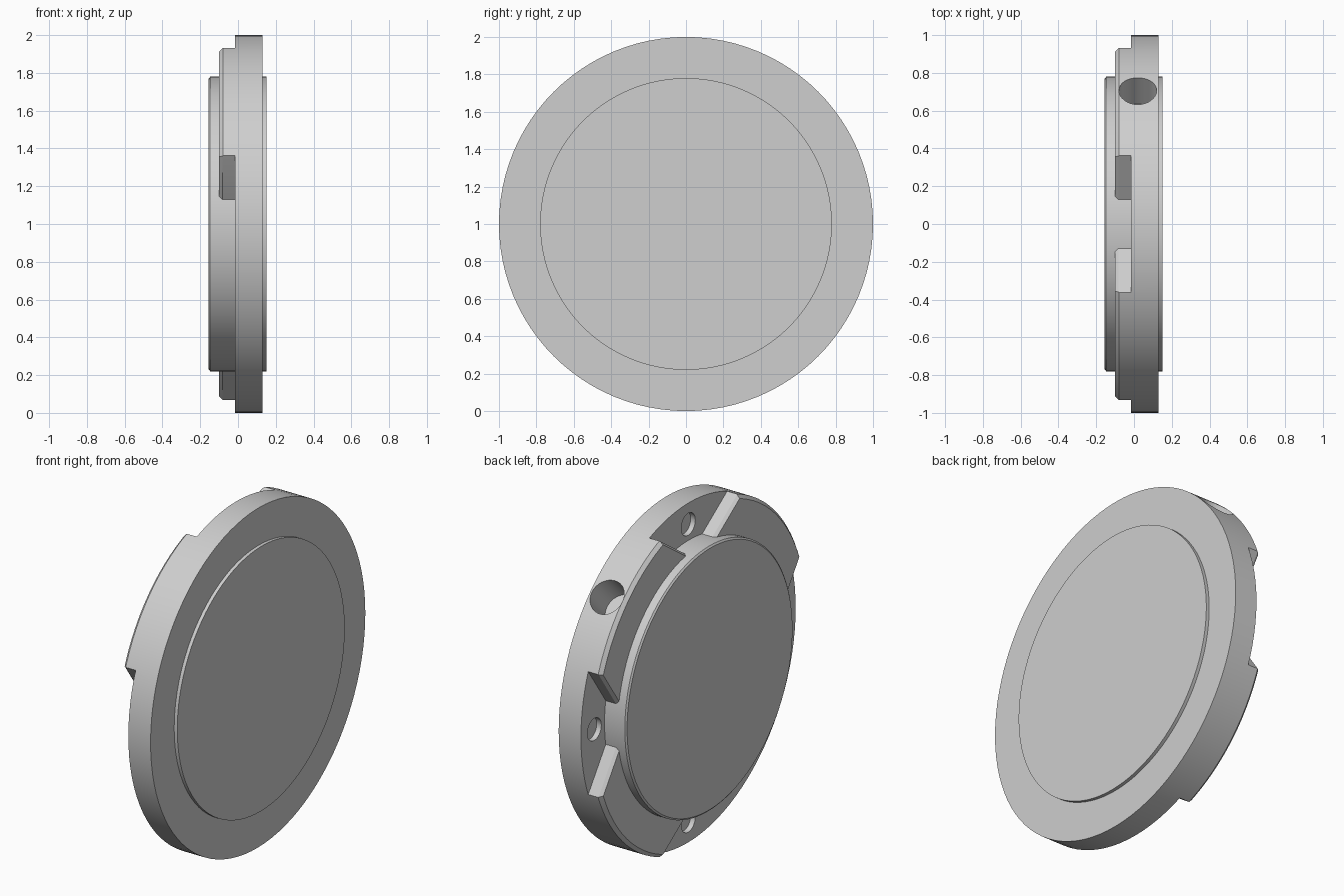
import bpy, bmesh, math
from mathutils import Matrix, Vector

if "Cube" in bpy.data.objects:
    bpy.data.objects.remove(bpy.data.objects["Cube"], do_unlink=True)

GREY = (0.62, 0.62, 0.62, 1)
grey = bpy.data.materials.new("light grey")
grey.use_nodes = True
grey.diffuse_color = GREY
grey.node_tree.nodes["Principled BSDF"].inputs["Base Color"].default_value = GREY

CENTRE = Vector((0, 0, 1))
FLOOR = -0.015      # pocket floor
PAD_TOP = -0.10     # top of the raised pads


def loft(name, sections):
    """Skin matching closed loops of points and cap both ends."""
    bm = bmesh.new()
    rings = [[bm.verts.new(Vector(p) + CENTRE) for p in s] for s in sections]
    n = len(rings[0])
    for a, b in zip(rings, rings[1:]):
        for i in range(n):
            j = (i + 1) % n
            bm.faces.new((a[i], a[j], b[j], b[i]))
    bm.faces.new(rings[0])
    bm.faces.new(rings[-1])
    bmesh.ops.recalc_face_normals(bm, faces=bm.faces)
    mesh = bpy.data.meshes.new(name)
    bm.to_mesh(mesh)
    bm.free()
    mesh.materials.append(grey)
    obj = bpy.data.objects.new(name, mesh)
    bpy.context.collection.objects.link(obj)
    return obj


def disc(name, profile, y=0, z=0, sides=96):
    """Turned part along x from (x, radius) pairs."""
    turn = [2 * math.pi * i / sides for i in range(sides)]
    return loft(name, [[(x, y + r * math.cos(t), z + r * math.sin(t)) for t in turn]
                       for x, r in profile])


def pocket(name, outline):
    """Cutter with a chamfered mouth; each outline point carries its spread direction."""
    layers = ((FLOOR, 0), (PAD_TOP + 0.018, 0), (PAD_TOP - 0.05, 0.08))
    return loft(name, [[(x, y + dy * d, z + dz * d) for y, z, dy, dz in outline]
                       for x, d in layers])


def activate(obj):
    bpy.ops.object.select_all(action="DESELECT")
    obj.select_set(True)
    bpy.context.view_layer.objects.active = obj


def cut(target, cutter):
    cutter.hide_render = True
    mod = target.modifiers.new("cut", "BOOLEAN")
    mod.operation = "DIFFERENCE"
    mod.solver = "EXACT"
    mod.object = cutter
    activate(target)
    bpy.ops.object.modifier_apply(modifier=mod.name)
    bpy.data.objects.remove(cutter, do_unlink=True)


# Outer housing ring with a chamfered pad edge
housing = disc("housing", [(PAD_TOP, 0.98), (PAD_TOP + 0.02, 1), (0.13, 1)])

# Flared pockets at the top and back, and one wide opening across the lower front
IN_V, IN_U, OUT_V, OUT_U = 0.70, 0.03, 1.15, 0.675
cut(housing, pocket("top_pocket", [(-IN_U, IN_V, -1, 0), (IN_U, IN_V, 1, 0),
                                   (OUT_U, OUT_V, 1, 0), (-OUT_U, OUT_V, -1, 0)]))
cut(housing, pocket("back_pocket", [(IN_V, -IN_U, 0, -1), (IN_V, IN_U, 0, 1),
                                    (OUT_V, OUT_U, 0, 1), (OUT_V, -OUT_U, 0, -1)]))
cut(housing, pocket("lower_opening", [(-IN_V, IN_U, 0, 1), (-OUT_V, OUT_U, 0, 1),
                                      (-1.3, -1.3, 0, 0), (OUT_U, -OUT_V, 1, 0),
                                      (IN_U, -IN_V, 1, 0)]))

# Shallow round recesses in the pocket floors
for y, z in ((0, 1), (1, 0), (0, -1), (-1, 0)):
    cut(housing, disc("recess", [(FLOOR - 0.03, 0.065), (FLOOR + 0.03, 0.065)],
                      y * 0.875, z * 0.875, 32))

# Radial port drilled into the rim, half way between the top and back
port = disc("port", [(-0.12, 0.1), (0.2, 0.1)], sides=32)
port.data.transform(Matrix.Translation(-CENTRE))
axis = Vector((0, 1, 1)).normalized()
port.data.transform(Matrix.Translation(CENTRE + axis * 0.92 + Vector((0.02, 0, 0)))
                    @ axis.to_track_quat("X", "Z").to_matrix().to_4x4())
cut(housing, port)

# Central plate standing proud on both sides
plate = disc("centre_plate", [(-0.155, 0.77), (-0.147, 0.78), (0.15, 0.78)])

for obj in (housing, plate):
    activate(obj)
    bpy.ops.object.shade_smooth_by_angle(angle=math.radians(25))
